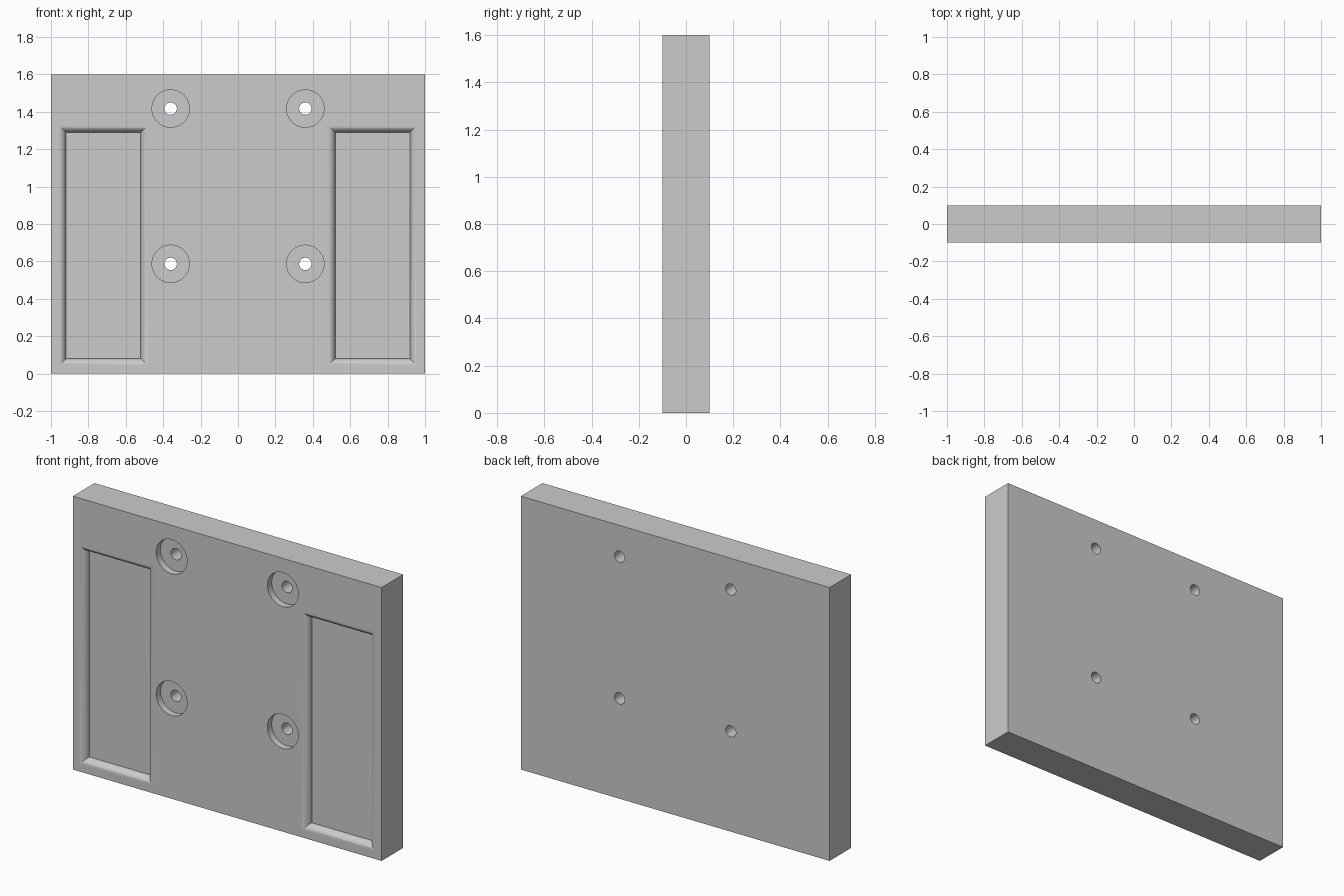
import bpy, bmesh, math
from mathutils import Vector

cube = bpy.data.objects.get("Cube")
if cube:
    bpy.data.objects.remove(cube, do_unlink=True)

WIDTH, THICK, HEIGHT = 2.0, 0.2, 1.6
FRONT = -THICK / 2
RECESS = 0.04          # depth of pockets and counterbores
CLEAR = 0.05           # how far cutters overshoot the surface

grey = bpy.data.materials.new("plain_grey")
grey.use_nodes = True
colour = (0.6, 0.6, 0.6, 1)
grey.diffuse_color = colour
grey.node_tree.nodes["Principled BSDF"].inputs["Base Color"].default_value = colour


def loft(name, rings):
    """Solid through a stack of matching rings, capped at both ends."""
    bm = bmesh.new()
    loops = [[bm.verts.new(p) for p in ring] for ring in rings]
    for a, b in zip(loops, loops[1:]):
        for i in range(len(a)):
            j = (i + 1) % len(a)
            bm.faces.new((a[i], a[j], b[j], b[i]))
    bm.faces.new(loops[0])
    bm.faces.new(loops[-1])
    bmesh.ops.recalc_face_normals(bm, faces=bm.faces)
    mesh = bpy.data.meshes.new(name)
    bm.to_mesh(mesh)
    bm.free()
    obj = bpy.data.objects.new(name, mesh)
    bpy.context.collection.objects.link(obj)
    mesh.materials.append(grey)
    return obj


def rectangle(x0, x1, z0, z1, y, grow=0):
    return [Vector(p) for p in ((x0 - grow, y, z0 - grow), (x1 + grow, y, z0 - grow),
                                (x1 + grow, y, z1 + grow), (x0 - grow, y, z1 + grow))]


def circle(x, z, radius, y, count=48):
    turns = [2 * math.pi * i / count for i in range(count)]
    return [Vector((x + radius * math.cos(t), y, z + radius * math.sin(t))) for t in turns]


def cut(target, cutter):
    cutter.hide_render = True
    bpy.context.view_layer.objects.active = target
    mod = target.modifiers.new("cut", 'BOOLEAN')
    mod.operation, mod.solver, mod.object = 'DIFFERENCE', 'EXACT', cutter
    bpy.ops.object.modifier_apply(modifier=mod.name)
    bpy.data.objects.remove(cutter, do_unlink=True)


# Plate
plate = loft("mounting_plate", [rectangle(-WIDTH / 2, WIDTH / 2, 0, HEIGHT, y)
                                for y in (FRONT, -FRONT)])

for side in (-1, 1):
    # Long pocket with a rounded-over rim
    x0, x1 = sorted((side * 0.52, side * 0.92))
    steps = 10
    rings = [rectangle(x0, x1, 0.08, 1.29, FRONT - CLEAR, RECESS)]
    for i in range(steps + 1):
        t = math.pi / 2 * i / steps
        rings.append(rectangle(x0, x1, 0.08, 1.29, FRONT + RECESS * (1 - math.cos(t)),
                               RECESS * (1 - math.sin(t))))
    cut(plate, loft("pocket_cutter", rings))

    # Counterbored screw holes
    for z in (0.587, 1.417):
        x = side * 0.36
        cut(plate, loft("screw_hole_cutter", [
            circle(x, z, 0.1, FRONT - CLEAR), circle(x, z, 0.1, FRONT + RECESS),
            circle(x, z, 0.033, FRONT + RECESS), circle(x, z, 0.033, -FRONT + CLEAR)]))

# Smooth the rounded rims and bores, keeping the flat faces flat
bpy.ops.object.select_all(action='DESELECT')
plate.select_set(True)
bpy.context.view_layer.objects.active = plate
bpy.ops.object.shade_smooth_by_angle(angle=math.radians(30))
weighted = plate.modifiers.new("even_normals", 'WEIGHTED_NORMAL')
weighted.keep_sharp = True
